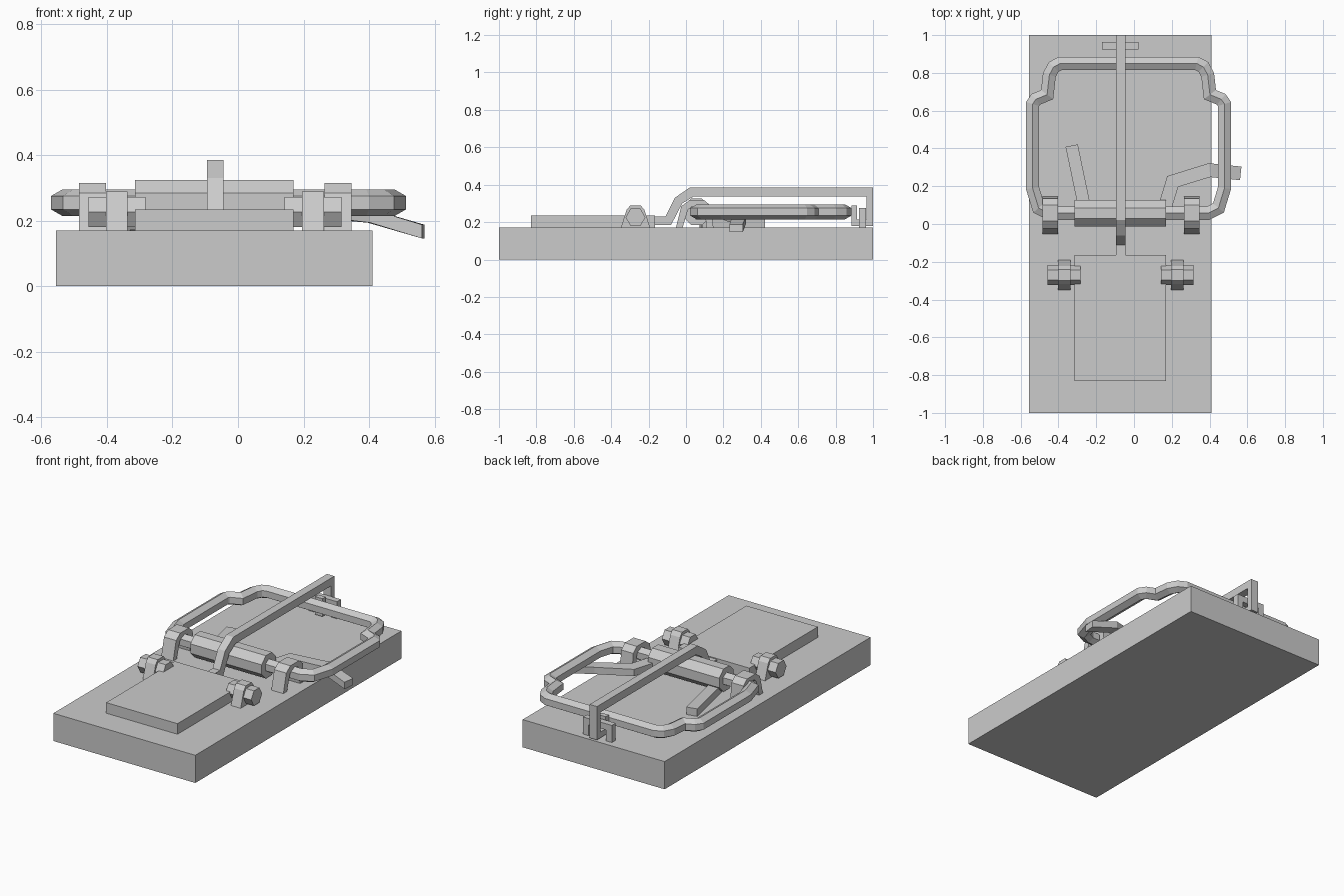
import bpy, bmesh, math
from mathutils import Vector

if "Cube" in bpy.data.objects:
    bpy.data.objects.remove(bpy.data.objects["Cube"])

grey = bpy.data.materials.new("plain grey")
grey.diffuse_color = (0.6, 0.6, 0.6, 1)
grey.use_nodes = True
grey.node_tree.nodes["Principled BSDF"].inputs["Base Color"].default_value = grey.diffuse_color


def finish(name, bm):
    bmesh.ops.recalc_face_normals(bm, faces=bm.faces)
    mesh = bpy.data.meshes.new(name)
    bm.to_mesh(mesh)
    bm.free()
    mesh.materials.append(grey)
    ob = bpy.data.objects.new(name, mesh)
    bpy.context.collection.objects.link(ob)
    return ob


def box(name, x0, x1, y0, y1, z0, z1):
    return prism(name, [(y0, z0), (y1, z0), (y1, z1), (y0, z1)], x0, x1)


def prism(name, outline, x0, x1):
    """Extrude a (y, z) outline along x."""
    bm = bmesh.new()
    face = bm.faces.new([bm.verts.new((x0, y, z)) for y, z in outline])
    ext = bmesh.ops.extrude_face_region(bm, geom=[face])
    verts = [v for v in ext["geom"] if isinstance(v, bmesh.types.BMVert)]
    bmesh.ops.translate(bm, verts=verts, vec=(x1 - x0, 0, 0))
    return finish(name, bm)


def ngon(n, r, cy=0, cz=0, turn=0):
    return [(cy + r * math.cos(turn + math.tau * i / n),
             cz + r * math.sin(turn + math.tau * i / n)) for i in range(n)]


def sweep(name, section, path, closed=False):
    """Sweep a (side, up) section along a mostly level path with mitred corners."""
    bm = bmesh.new()
    pts = [Vector(p) for p in path]
    n, rings = len(pts), []
    for i, p in enumerate(pts):
        a = pts[i - 1] if closed or i else p
        b = pts[(i + 1) % n] if closed or i < n - 1 else p
        d0, d1 = (p - a).normalized(), (b - p).normalized()
        t = (d0 + d1).normalized()
        side = Vector((t.y, -t.x, 0)).normalized()
        mitre = 1 / max(0.7, t.dot(d1 if d1.length else d0))
        rings.append([bm.verts.new(p + side * s * mitre + Vector((0, 0, u)))
                      for s, u in section])
    m = len(section)
    for i in range(n if closed else n - 1):
        r, q = rings[i], rings[(i + 1) % n]
        for j in range(m):
            bm.faces.new((r[j], r[(j + 1) % m], q[(j + 1) % m], q[j]))
    if not closed:
        bm.faces.new(rings[0])
        bm.faces.new(rings[-1])
    return finish(name, bm)


# Board and bait plate
box("base_board", -0.555, 0.41, -1, 1, 0, 0.17)
box("bait_plate", -0.315, 0.17, -0.83, -0.165, 0.165, 0.235)

# Long holding arm with its hooked rear end
prism("holding_arm", [
    (-0.18, 0.185), (-0.08, 0.185), (-0.02, 0.30), (0.04, 0.337),
    (0.965, 0.337), (0.965, 0.215), (0.915, 0.215), (0.915, 0.29),
    (0.885, 0.29), (0.885, 0.18), (1, 0.18), (1, 0.385),
    (0.02, 0.385), (-0.06, 0.33), (-0.11, 0.23), (-0.18, 0.23)], -0.095, -0.045)

# Rear staple that the hook catches
box("rear_staple_bar", -0.17, 0.025, 0.925, 0.963, 0.237, 0.275)
for x in (-0.17, -0.013):
    box("rear_staple_leg", x, x + 0.038, 0.925, 0.963, 0.165, 0.24)

# Closed hammer frame, mirrored about its own middle
mid = -0.029
half = [(-0.45, 0.057), (-0.505, 0.085), (-0.537, 0.19), (-0.537, 0.635),
        (-0.52, 0.66), (-0.46, 0.685), (-0.448, 0.79), (-0.425, 0.832),
        (-0.39, 0.85)]
loop = half + [(2 * mid - x, y) for x, y in reversed(half)]
sweep("hammer_frame", ngon(6, 0.04, turn=math.pi / 2),
      [(x, y, 0.255) for x, y in loop], closed=True)

# Spring coil around the frame's front bar
prism("spring_coil", ngon(8, 0.07 / math.cos(math.pi / 8), 0.057, 0.255, math.pi / 8),
      -0.315, 0.17)

# Spring legs: one lies on the board, one reaches past the frame
sweep("left_spring_leg", [(-0.033, -0.023), (0.033, -0.023), (0.033, 0.023), (-0.033, 0.023)],
      [(-0.26, 0.08, 0.195), (-0.33, 0.415, 0.193)])
sweep("right_spring_leg", [(-0.036, -0.021), (0.036, -0.021), (0.036, 0.021), (-0.036, 0.021)],
      [(0.155, 0.06, 0.235), (0.205, 0.225, 0.235), (0.40, 0.285, 0.215), (0.565, 0.268, 0.167)])

# Staples holding the frame's front bar
frame_clip = [(-0.055, 0.165), (-0.025, 0.285), (0.015, 0.315), (0.10, 0.315),
              (0.135, 0.285), (0.147, 0.165), (0.11, 0.165), (0.10, 0.265),
              (0.085, 0.283), (0.03, 0.283), (0.01, 0.265), (-0.02, 0.165)]
for x in (-0.485, 0.264):
    prism("frame_clip", frame_clip, x, x + 0.082)

# Hinge pins of the bait plate with their staples
hinge_clip = [(-0.35, 0.165), (-0.318, 0.265), (-0.298, 0.289), (-0.242, 0.289),
              (-0.222, 0.265), (-0.19, 0.165)]
for x in (-0.37, 0.229):
    prism("hinge_clip", hinge_clip, x - 0.033, x + 0.033)
    prism("hinge_pin", ngon(6, 0.053, -0.27, 0.226), x - 0.087, x + 0.087)
